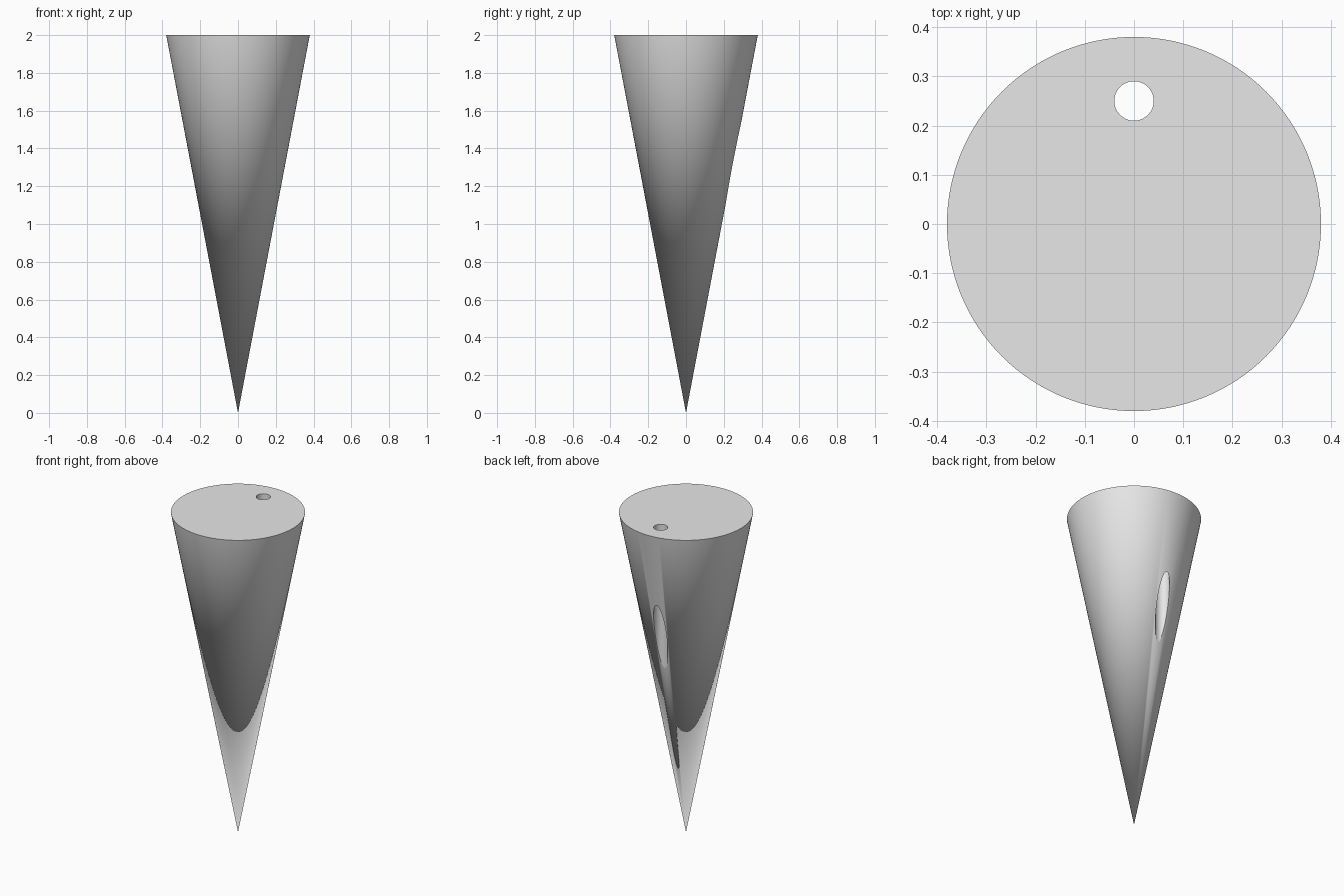
import bpy
import math

default = bpy.data.objects.get("Cube")
if default:
    bpy.data.objects.remove(default, do_unlink=True)

HEIGHT, RADIUS = 2.0, 0.38
HOLE_Y, HOLE_RADIUS = 0.25, 0.04

# Plain grey material
grey = bpy.data.materials.new("light grey")
grey.use_nodes = True
colour = (0.8, 0.8, 0.8, 1)
grey.diffuse_color = colour
grey.node_tree.nodes["Principled BSDF"].inputs["Base Color"].default_value = colour

# Cone body standing on its tip
bpy.ops.mesh.primitive_cone_add(vertices=128, radius1=0, radius2=RADIUS,
                                depth=HEIGHT, location=(0, 0, HEIGHT / 2))
cone = bpy.context.object
cone.name = "cone_body"
cone.data.materials.append(grey)

# Vertical hole near the back, leaving through the sloping side
bpy.ops.mesh.primitive_cylinder_add(vertices=64, radius=HOLE_RADIUS, depth=HEIGHT,
                                    location=(0, HOLE_Y, HEIGHT * 0.75))
cutter = bpy.context.object
cutter.name = "hole_cutter"
cutter.hide_render = True
cutter.data.materials.append(grey)

bpy.ops.object.select_all(action="DESELECT")
cone.select_set(True)
bpy.context.view_layer.objects.active = cone
drill = cone.modifiers.new("hole", "BOOLEAN")
drill.operation = "DIFFERENCE"
drill.solver = "EXACT"
drill.object = cutter
bpy.ops.object.modifier_apply(modifier=drill.name)
bpy.data.objects.remove(cutter, do_unlink=True)

# Smooth sides with crisp rims; the steep lower lip of the hole stays sharp too
bpy.ops.object.shade_smooth_by_angle(angle=math.radians(10))
